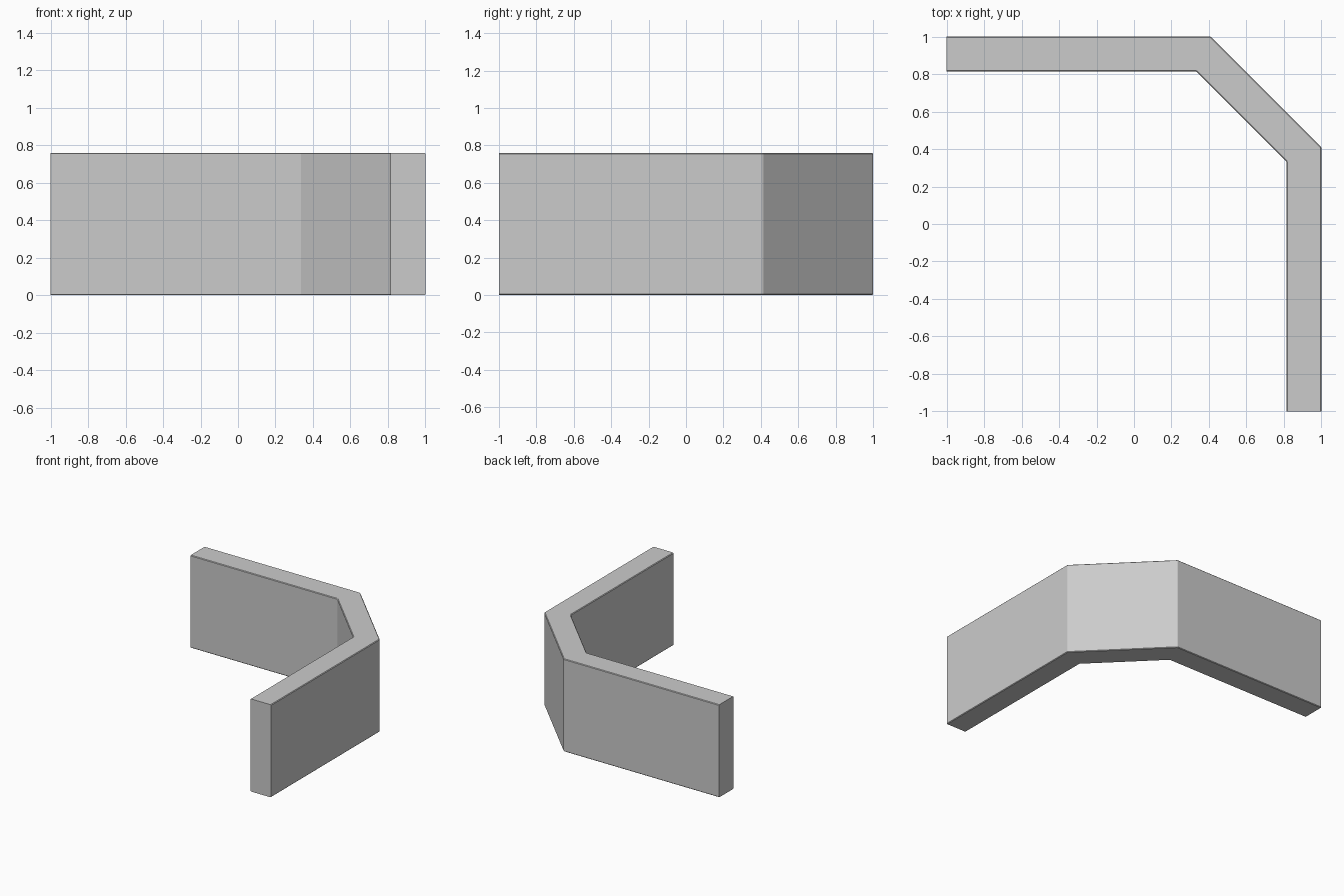
import bpy, bmesh

if "Cube" in bpy.data.objects:
    bpy.data.objects.remove(bpy.data.objects["Cube"])

HEIGHT = 0.76
THICK = 0.187
OUT, IN = 0.41, 0.333   # mitre positions on the outer and inner faces

# Plan of the angled wall, one half mirrored across the diagonal
outer = [(-1, 1), (OUT, 1)]
inner = [(-1, 1 - THICK), (IN, 1 - THICK)]
swap = lambda pts: [(y, x) for x, y in reversed(pts)]
outline = outer + swap(outer) + list(reversed(inner + swap(inner)))

# Extrude the plan upwards
bm = bmesh.new()
base = bm.faces.new([bm.verts.new((x, y, 0)) for x, y in outline])
top = bmesh.ops.extrude_face_region(bm, geom=[base])["geom"]
bmesh.ops.translate(bm, vec=(0, 0, HEIGHT),
                    verts=[g for g in top if isinstance(g, bmesh.types.BMVert)])
bmesh.ops.recalc_face_normals(bm, faces=bm.faces)


# Hairline bevel along the long edges and corners, square cut ends
def on_end(edge):
    return any(all(abs(v.co[i] + 1) < 1e-5 for v in edge.verts) for i in (0, 1))


bmesh.ops.bevel(bm, geom=[e for e in bm.edges if not on_end(e)],
                offset=0.005, segments=1, profile=0.5, affect='EDGES')
bmesh.ops.recalc_face_normals(bm, faces=bm.faces)

mesh = bpy.data.meshes.new("corner_wall")
bm.to_mesh(mesh)
bm.free()
wall = bpy.data.objects.new("corner_wall", mesh)
bpy.context.collection.objects.link(wall)
